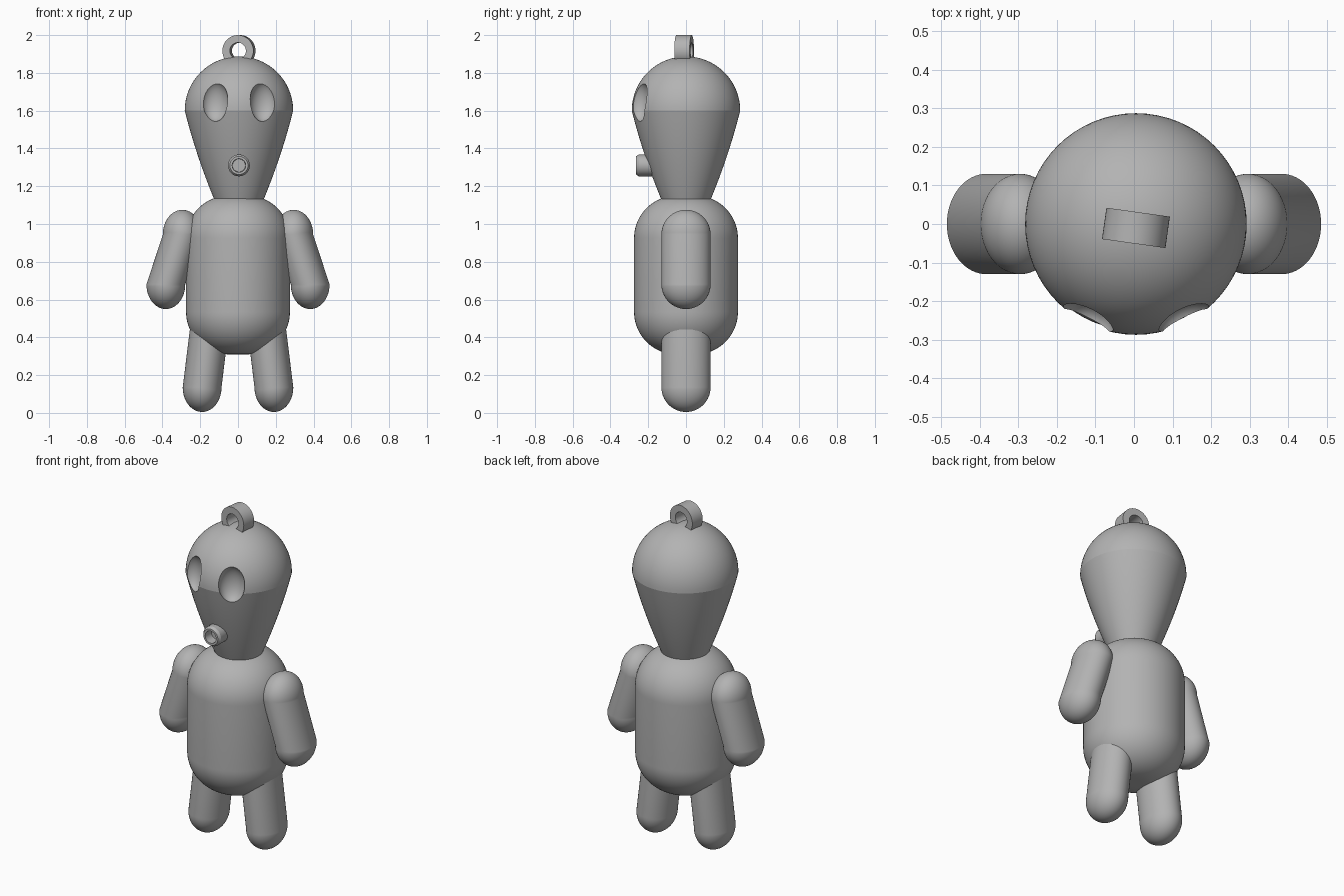
import bpy, bmesh
from math import sin, cos, pi, radians
from mathutils import Matrix

old = bpy.data.objects.get("Cube")
if old:
    bpy.data.objects.remove(old, do_unlink=True)

grey = bpy.data.materials.new("plain grey")
grey.use_nodes = True
GREY = (0.45, 0.45, 0.45, 1)
grey.diffuse_color = GREY
grey.node_tree.nodes["Principled BSDF"].inputs["Base Color"].default_value = GREY


def smooth(obj, angle):
    bpy.ops.object.select_all(action="DESELECT")
    obj.select_set(True)
    bpy.context.view_layer.objects.active = obj
    bpy.ops.object.shade_smooth_by_angle(angle=radians(angle))


def lathe(name, profile, segs=64, closed=False, matrix=Matrix(), angle=30):
    """Spin (radius, height) points about z; a closed profile gives a ring."""
    bm = bmesh.new()
    rings = []
    for r, z in profile:
        if r < 1e-5:
            rings.append([bm.verts.new((0, 0, z))] * segs)
        else:
            rings.append([bm.verts.new((r * cos(2 * pi * i / segs), r * sin(2 * pi * i / segs), z))
                          for i in range(segs)])
    pairs = list(zip(rings, rings[1:]))
    if closed:
        pairs.append((rings[-1], rings[0]))
    for a, b in pairs:
        for i in range(segs):
            j = (i + 1) % segs
            corners = list(dict.fromkeys([a[i], a[j], b[j], b[i]]))
            if len(corners) > 2:
                bm.faces.new(corners)
    bm.transform(matrix)
    bmesh.ops.recalc_face_normals(bm, faces=bm.faces)
    mesh = bpy.data.meshes.new(name)
    bm.to_mesh(mesh)
    bm.free()
    mesh.materials.append(grey)
    obj = bpy.data.objects.new(name, mesh)
    bpy.context.collection.objects.link(obj)
    smooth(obj, angle)
    return obj


def arc(r, z, radius, start, end, steps=20):
    """Profile arc about (r, z), in degrees from horizontal."""
    angles = [radians(start + (end - start) * i / steps) for i in range(steps + 1)]
    return [(max(0, r + radius * cos(a)), z + radius * sin(a)) for a in angles]


# Body: a cylinder with generously rounded ends
lathe("body", [(0, 0.31)] + arc(0.05, 0.535, 0.225, -90, 0)
      + arc(0.05, 0.925, 0.225, 0, 90) + [(0, 1.15)])


# Limbs: flattened capsules leaning outward
def limb(name, side, low_x, low_z, high_x, high_z):
    profile = arc(0, low_z, 0.13, -90, 0) + arc(0, high_z, 0.13, 0, 90)
    obj = lathe(name, profile)
    for v in obj.data.vertices:
        t = min(1, max(0, (v.co.z - low_z) / (high_z - low_z)))
        v.co.x = v.co.x * 0.79 + side * (low_x + (high_x - low_x) * t)


for label, side in (("left", 1), ("right", -1)):
    limb(label + "_arm", side, 0.382, 0.68, 0.295, 0.945)
    limb(label + "_leg", side, 0.19, 0.135, 0.145, 0.5)

# Head: tapering lower half under a dome, with scooped eye sockets
HEAD_X = 0.005
drops = [0.5 - 0.05 * i for i in range(10)]
taper = [(0.287 - 0.25 * d - 0.175 * d * d, 1.6 - d) for d in drops]
head = lathe("head", [(0, 1.1)] + taper + arc(0, 1.6, 0.287, 0, 90, 24),
             matrix=Matrix.Translation((HEAD_X, 0, 0)))
for side in (-1, 1):
    place = (Matrix.Translation((HEAD_X + side * 0.127, -0.25, 1.65))
             @ Matrix.Rotation(side * radians(27), 4, "Z")
             @ Matrix.Diagonal((0.072, 0.06, 0.108, 1)))
    cutter = lathe("eye_cutter", arc(0, 0, 1, -90, 90, 32), matrix=place)
    cut = head.modifiers.new("eye_socket", "BOOLEAN")
    cut.object = cutter
    cut.solver = "EXACT"
    bpy.context.view_layer.objects.active = head
    bpy.ops.object.modifier_apply(modifier=cut.name)
    bpy.data.objects.remove(cutter, do_unlink=True)
smooth(head, 9)

# Mouth: short hollow spout pointing forward
forward = Matrix.Rotation(radians(90), 4, "X")
lathe("mouth_spout", [(0, 0.12), (0.058, 0.12), (0.058, 0.25), (0.048, 0.265),
                      (0.036, 0.265), (0.034, 0.21), (0, 0.21)], 24,
      matrix=Matrix.Translation((HEAD_X, 0, 1.31)) @ forward)

# Hanging ring on top of the head, slightly turned
lathe("hanging_ring", [(0.043, -0.041), (0.083, -0.041), (0.083, 0.041), (0.043, 0.041)], 48,
      closed=True, matrix=Matrix.Translation((HEAD_X, -0.01, 1.917))
      @ Matrix.Rotation(radians(-8), 4, "Z") @ forward)
